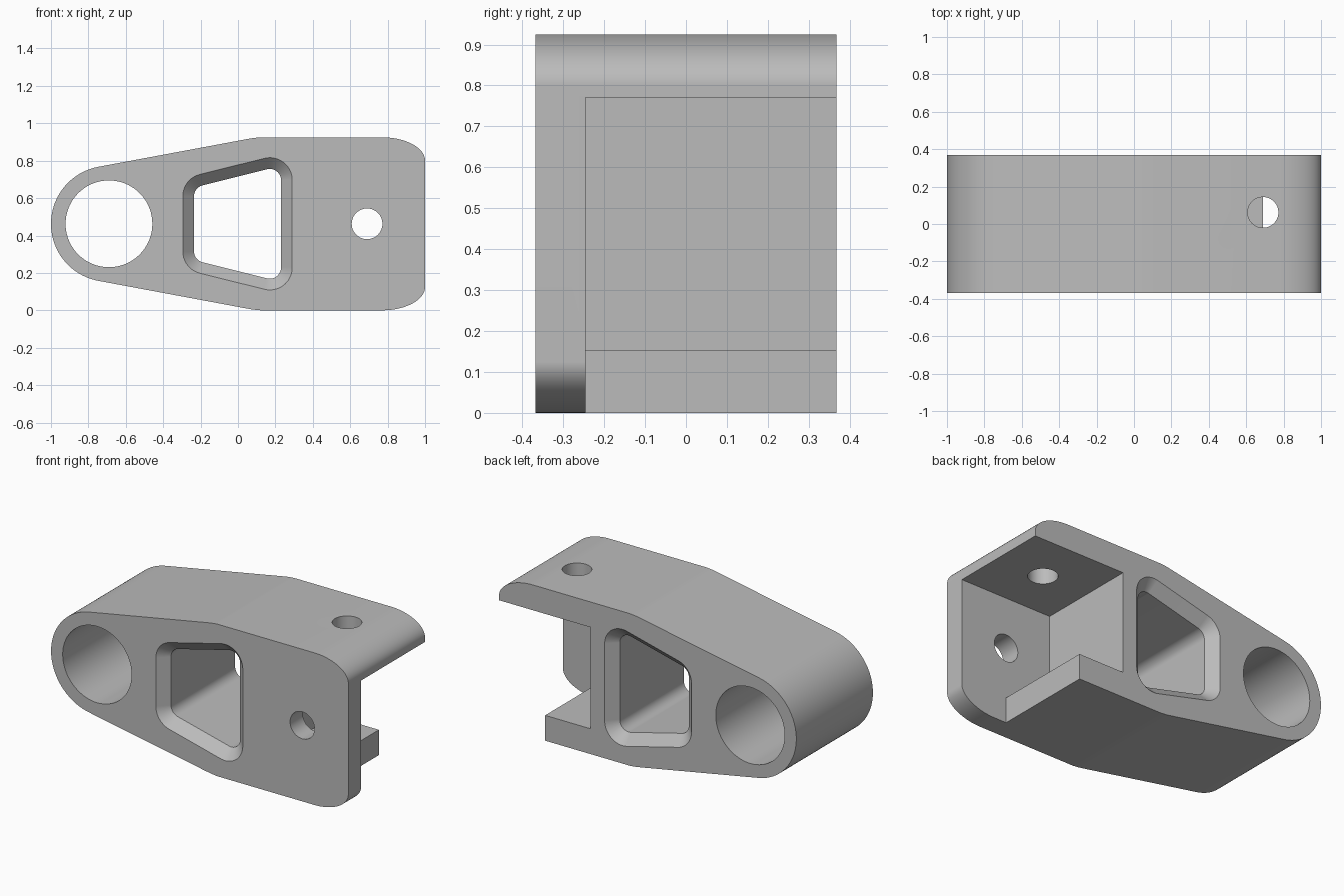
import bpy, bmesh
from math import sin, cos, radians

cube = bpy.data.objects.get("Cube")
if cube:
    bpy.data.objects.remove(cube, do_unlink=True)

MID = 0.4625      # mid height
HALF = 0.368      # half depth in y
EYE_X, BOLT_X = -0.69, 0.69

grey = bpy.data.materials.new("plain grey")
grey.use_nodes = True
colour = (0.5, 0.5, 0.5, 1)
grey.diffuse_color = colour
grey.node_tree.nodes["Principled BSDF"].inputs["Base Color"].default_value = colour


def arc(cx, cz, rx, rz, a0, a1, n):
    """Points of an elliptical arc, angles in degrees."""
    angles = [radians(a0 + (a1 - a0) * i / n) for i in range(n + 1)]
    return [(cx + rx * cos(a), cz + rz * sin(a)) for a in angles]


def mirrored(upper):
    """Close an upper half outline by mirroring it about mid height."""
    return upper + [(x, 2 * MID - z) for x, z in reversed(upper)]


def loft(name, sections):
    """Solid through outlines of equal length, given as (y, outline)."""
    bm = bmesh.new()
    rings = [[bm.verts.new((x, y, z)) for x, z in pts] for y, pts in sections]
    for a, b in zip(rings, rings[1:]):
        for i in range(len(a)):
            j = (i + 1) % len(a)
            bm.faces.new((a[i], a[j], b[j], b[i]))
    bm.faces.new(rings[0])
    bm.faces.new(rings[-1])
    bmesh.ops.recalc_face_normals(bm, faces=bm.faces)
    mesh = bpy.data.meshes.new(name)
    bm.to_mesh(mesh)
    bm.free()
    obj = bpy.data.objects.new(name, mesh)
    obj.data.materials.append(grey)
    bpy.context.collection.objects.link(obj)
    return obj


def box(name, x0, x1, y0, y1, z0, z1):
    return loft(name, [(y, [(x0, z0), (x1, z0), (x1, z1), (x0, z1)]) for y in (y0, y1)])


def drill(name, location, radius, length, rotation):
    bpy.ops.mesh.primitive_cylinder_add(vertices=72, radius=radius, depth=length,
                                        location=location, rotation=rotation)
    obj = bpy.context.object
    obj.name = name
    obj.data.materials.append(grey)
    return obj


# Body: round eye end, tapered flanks, softened square end
outline = mirrored(
    arc(1 - 0.23, 0.80, 0.23, 0.125, 0, 90, 20)
    + [(0.12, 0.925), (0.08, 0.921), (0.04, 0.914)]
    + arc(EYE_X, MID, 0.31, 0.31, 100.5, 179, 24))
body = loft("bracket_body", [(-HALF, outline), (HALF, outline)])


# Window: rounded trapezoid, chamfered on both faces
def window(r):
    return mirrored(arc(0.17, 0.696, r, r, 0, 104, 18)
                    + arc(-0.175, 0.610, r, r, 104, 180, 14))


over, inset = 0.02, 0.06
wide, narrow = window(2 * inset + over), window(inset)
side = (radians(90), 0, 0)
cutters = [
    loft("window_cutter", [(-HALF - over, wide), (-HALF + inset, narrow),
                           (HALF - inset, narrow), (HALF + over, wide)]),
    drill("eye_cutter", (EYE_X, 0, MID), 0.232, 2, side),
    # Pocket open at the end and back, with a shortened lower shelf
    box("pocket_cutter", 0.385, 1.2, -0.245, 0.6, 0.154, 0.771),
    box("shelf_cutter", BOLT_X, 1.2, -0.245, 0.6, -0.2, 0.3),
    # Bolt holes in the front plate and the upper shelf
    drill("front_bolt_cutter", (BOLT_X, -0.3, MID), 0.082, 0.5, side),
    drill("top_bolt_cutter", (BOLT_X, 0.062, 0.85), 0.082, 0.5, (0, 0, 0)),
]

bpy.ops.object.select_all(action='DESELECT')
body.select_set(True)
bpy.context.view_layer.objects.active = body
for cutter in cutters:
    cutter.hide_render = True
    mod = body.modifiers.new(cutter.name, 'BOOLEAN')
    mod.operation = 'DIFFERENCE'
    mod.solver = 'EXACT'
    mod.object = cutter
    bpy.ops.object.modifier_apply(modifier=mod.name)
    bpy.data.objects.remove(cutter, do_unlink=True)

# Smooth the curves, keep flat faces flat
bpy.ops.object.shade_smooth_by_angle(angle=radians(20))
weighted = body.modifiers.new("flat_faces", 'WEIGHTED_NORMAL')
weighted.keep_sharp = True
